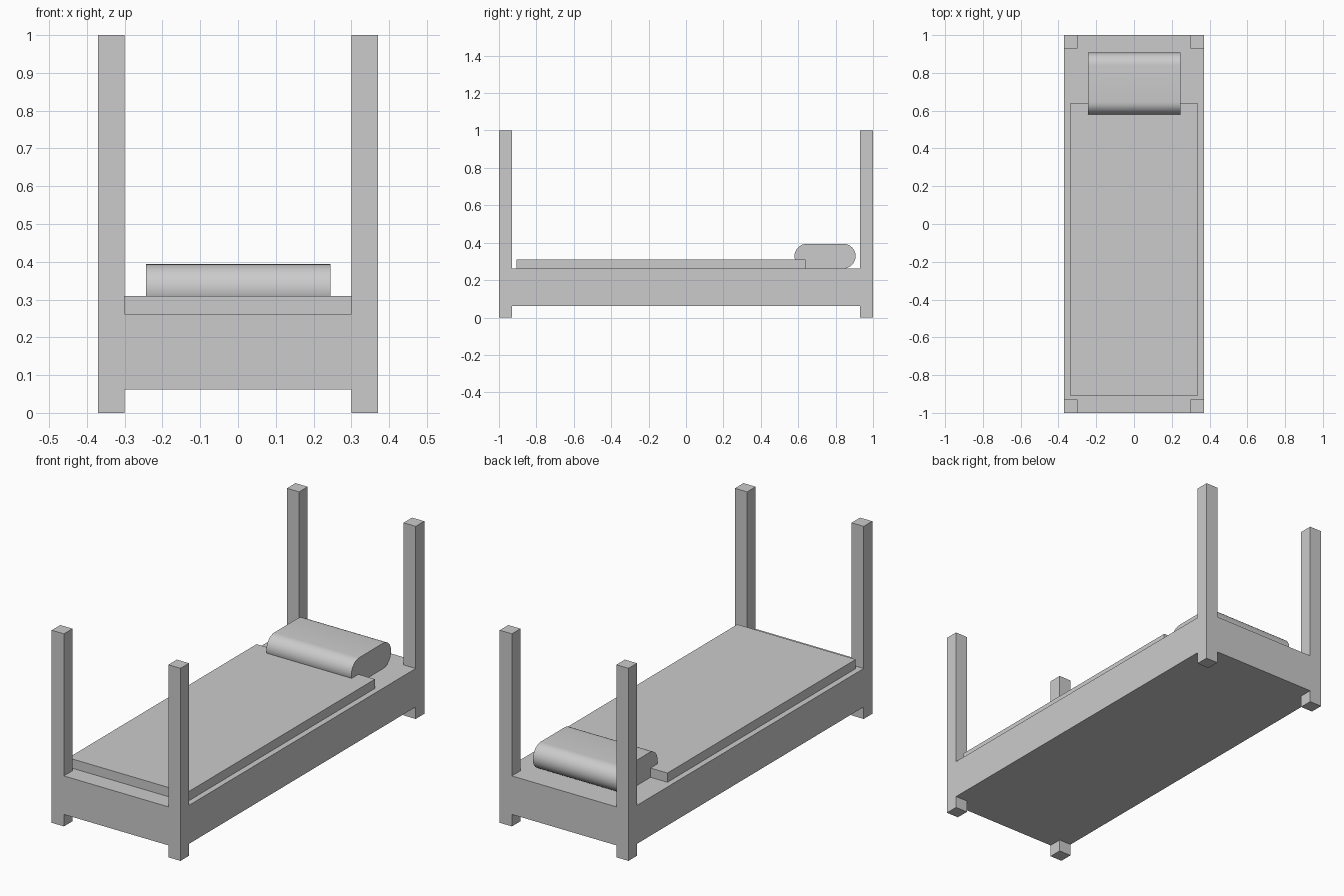
import bpy, bmesh, math

if "Cube" in bpy.data.objects:
    bpy.data.objects.remove(bpy.data.objects["Cube"])

grey = bpy.data.materials.new("light grey")
grey.diffuse_color = (0.6, 0.6, 0.6, 1)
grey.use_nodes = True
grey.node_tree.nodes["Principled BSDF"].inputs["Base Color"].default_value = grey.diffuse_color


def finish(name, bm):
    bmesh.ops.recalc_face_normals(bm, faces=bm.faces)
    mesh = bpy.data.meshes.new(name)
    bm.to_mesh(mesh)
    bm.free()
    mesh.materials.append(grey)
    obj = bpy.data.objects.new(name, mesh)
    bpy.context.collection.objects.link(obj)
    return obj


def box(name, x0, x1, y0, y1, z0, z1):
    bm = bmesh.new()
    bmesh.ops.create_cube(bm, size=1)
    for v in bm.verts:
        v.co.x = x1 if v.co.x > 0 else x0
        v.co.y = y1 if v.co.y > 0 else y0
        v.co.z = z1 if v.co.z > 0 else z0
    return finish(name, bm)


W, L, T = 0.37, 1.0, 0.07          # half width, half length, post thickness
BOTTOM, TOP = 0.062, 0.262         # bed frame heights

# Solid bed frame and thin mattress
box("bed_frame", -W, W, -L, L, BOTTOM, TOP)
box("mattress", -0.34, 0.34, -0.907, 0.638, TOP, 0.31)

# Tall post and short foot at each corner
for sx, side in ((-1, "left"), (1, "right")):
    for sy, end in ((-1, "front"), (1, "back")):
        xs = sorted((sx * W, sx * (W - T)))
        ys = sorted((sy * L, sy * (L - T)))
        box(f"{end}_{side}_post", *xs, *ys, TOP, 1.0)
        box(f"{end}_{side}_foot", *xs, *ys, 0, BOTTOM)

# Pillow: stadium profile extruded along x
r = 0.066
N = 16
profile = []
for cy, start in ((0.907 - r, -math.pi / 2), (0.58 + r, math.pi / 2)):
    for i in range(N + 1):
        a = start + math.pi * i / N
        profile.append((cy + r * math.cos(a), TOP + r + r * math.sin(a)))
bm = bmesh.new()
face = bm.faces.new([bm.verts.new((-0.243, y, z)) for y, z in profile])
ext = bmesh.ops.extrude_face_region(bm, geom=[face], use_keep_orig=True)
for v in ext["geom"]:
    if isinstance(v, bmesh.types.BMVert):
        v.co.x = 0.245
pillow = finish("pillow", bm)
bpy.context.view_layer.objects.active = pillow
pillow.select_set(True)
bpy.ops.object.shade_smooth_by_angle(angle=math.radians(30))
